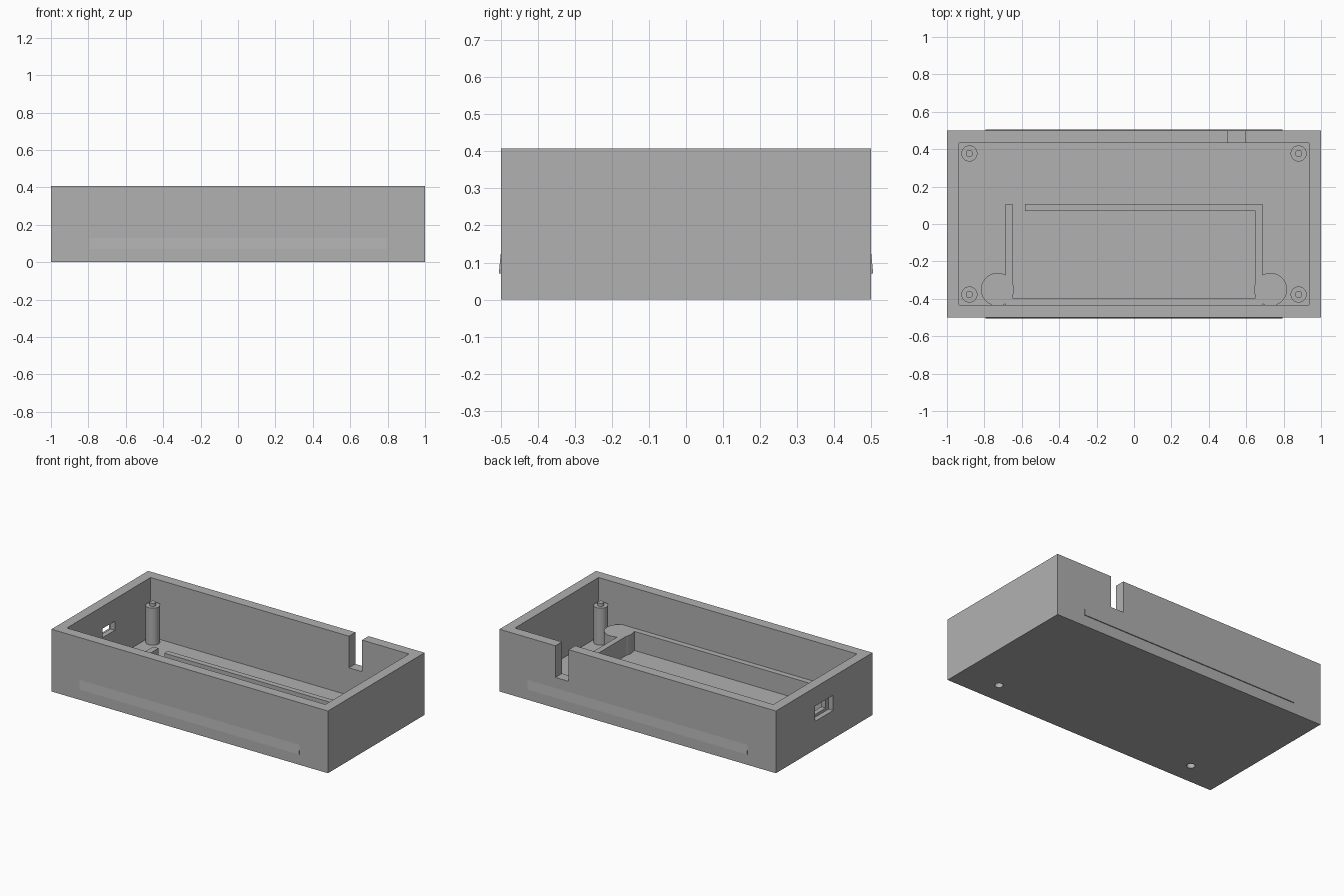
import bpy, bmesh
from mathutils import Matrix, Vector

cube = bpy.data.objects.get("Cube")
if cube:
    bpy.data.objects.remove(cube, do_unlink=True)

grey = bpy.data.materials.new("grey plastic")
grey.use_nodes = True
grey.diffuse_color = (0.44, 0.44, 0.44, 1)
grey.node_tree.nodes["Principled BSDF"].inputs["Base Color"].default_value = grey.diffuse_color

HX, HY, TOP = 1.0, 0.499, 0.407      # outer half sizes and rim height
IX, IY, FLOOR = 0.935, 0.432, 0.02   # cavity half sizes and floor height
TRAY = 0.145                         # height of the inner tray walls


def finish(name, bm, smooth=False):
    bmesh.ops.recalc_face_normals(bm, faces=bm.faces)
    mesh = bpy.data.meshes.new(name)
    bm.to_mesh(mesh)
    bm.free()
    mesh.materials.append(grey)
    ob = bpy.data.objects.new(name, mesh)
    bpy.context.collection.objects.link(ob)
    if smooth:
        shade(ob)
    return ob


def shade(ob):
    bpy.ops.object.select_all(action='DESELECT')
    ob.select_set(True)
    bpy.context.view_layer.objects.active = ob
    bpy.ops.object.shade_smooth_by_angle(angle=0.6)


def box(name, x0, x1, y0, y1, z0, z1):
    bm = bmesh.new()
    bmesh.ops.create_cube(bm, size=1)
    lo, hi = Vector((x0, y0, z0)), Vector((x1, y1, z1))
    bm.transform(Matrix.Translation((lo + hi) / 2) @ Matrix.Diagonal((*(hi - lo), 1)))
    return finish(name, bm)


def cylinder(name, x, y, z0, z1, r, smooth=True):
    bm = bmesh.new()
    bmesh.ops.create_cone(bm, cap_ends=True, segments=40, radius1=r, radius2=r, depth=z1 - z0,
                          matrix=Matrix.Translation((x, y, (z0 + z1) / 2)))
    return finish(name, bm, smooth)


def cut(ob, cutters):
    for c in cutters:
        mod = ob.modifiers.new("cut", 'BOOLEAN')
        mod.operation, mod.solver, mod.object = 'DIFFERENCE', 'EXACT', c
    graph = bpy.context.evaluated_depsgraph_get()
    mesh = bpy.data.meshes.new_from_object(ob.evaluated_get(graph))
    ob.modifiers.clear()
    ob.data = mesh


# Cutters: cavity, cable slot, stepped port and two screw holes
holes = [cylinder("screw_hole_cutter", s * 0.73, -0.355, -0.05, 0.12, 0.025, False) for s in (-1, 1)]
openings = [
    box("cavity_cutter", -IX, IX, -IY, IY, FLOOR, 0.6),
    box("slot_cutter", 0.5, 0.595, 0.4, 0.6, 0.2, 0.6),
    box("port_recess_cutter", -1.1, -0.967, -0.093, 0.093, 0.185, 0.284),
    box("port_cutter", -1.05, -0.9, -0.063, 0.063, 0.203, 0.262),
]

# Open case
case = box("case", -HX, HX, -HY, HY, 0, TOP)
cut(case, openings + holes)

# Rounded screw bosses at the front ends of the tray
for side, s, hole in (("right", -1, holes[0]), ("left", 1, holes[1])):
    boss = cylinder(side + "_screw_boss", s * 0.73, -0.35, 0.01, TRAY, 0.088)
    cut(boss, [hole])
    shade(boss)

for c in openings + holes:
    bpy.data.objects.remove(c, do_unlink=True)

# Tray walls, with a gap at one back corner
base = FLOOR - 0.01
box("tray_front_wall", -0.688, 0.688, -0.44, -0.395, base, TRAY)
box("tray_right_wall", -0.688, -0.65, -0.42, 0.107, base, TRAY)
box("tray_left_wall", 0.65, 0.688, -0.42, 0.107, base, TRAY)
box("tray_back_wall", -0.582, 0.67, 0.07, 0.107, base, TRAY)

# Corner posts with locating pins
for x in (-0.88, 0.88):
    for y in (-0.377, 0.377):
        cylinder("corner_post", x, y, base, 0.262, 0.043)
        cylinder("post_pin", x, y, 0.25, 0.282, 0.019)

# Wedge-shaped snap ridges on the long sides
for side, s in (("front", -1), ("back", 1)):
    bm = bmesh.new()
    profile = [(HY - 0.01, 0.07), (HY + 0.006, 0.07), (HY, 0.13), (HY - 0.01, 0.13)]
    face = bm.faces.new([bm.verts.new((-0.795, s * y, z)) for y, z in profile])
    ext = bmesh.ops.extrude_face_region(bm, geom=[face])
    moved = [v for v in ext["geom"] if isinstance(v, bmesh.types.BMVert)]
    bmesh.ops.translate(bm, verts=moved, vec=(1.59, 0, 0))
    finish(side + "_snap_ridge", bm)
